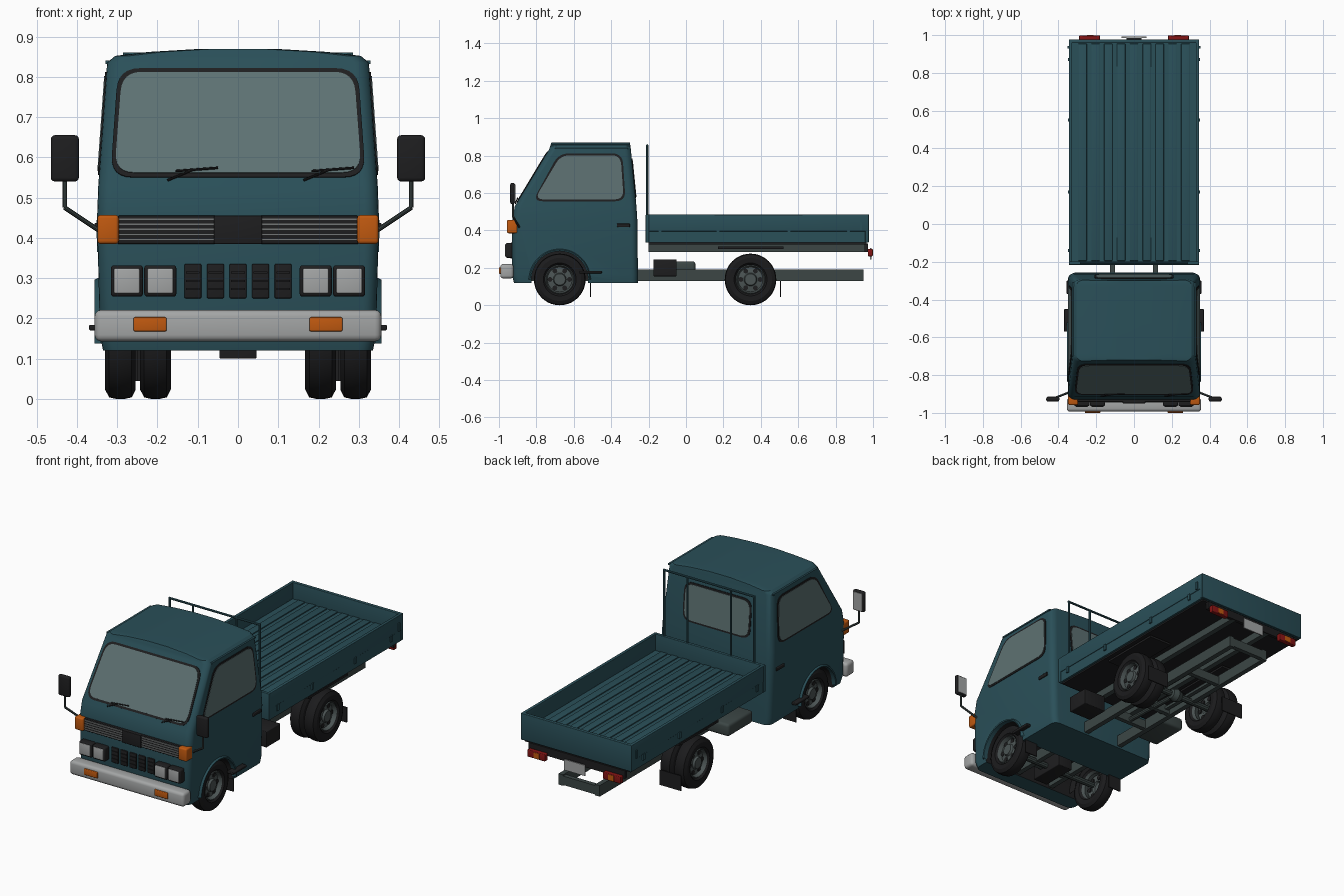
import bpy, bmesh, math
from mathutils import Vector

if "Cube" in bpy.data.objects:
    bpy.data.objects.remove(bpy.data.objects["Cube"], do_unlink=True)


def material(name, *rgb):
    m = bpy.data.materials.new(name)
    m.use_nodes = True
    m.diffuse_color = (*rgb, 1)
    m.node_tree.nodes["Principled BSDF"].inputs["Base Color"].default_value = (*rgb, 1)
    return m


TEAL = material("teal_paint", .023, .079, .099)
GLASS = material("window_glass", .11, .165, .168)
BLACK = material("black_trim", .013, .013, .014)
RUBBER = material("tyre_rubber", .011, .011, .012)
STEEL = material("chassis_grey", .045, .062, .06)
RIM = material("rim_grey", .07, .088, .088)
GRILLE = material("grille_metal", .17, .18, .18)
SILVER = material("bumper_silver", .37, .38, .38)
AMBER = material("amber_lens", .53, .1, .005)
RED = material("red_lens", .23, .007, .007)
parts = []


def finish(name, bm, mat):
    bmesh.ops.recalc_face_normals(bm, faces=bm.faces)
    me = bpy.data.meshes.new(name)
    bm.to_mesh(me)
    bm.free()
    me.materials.append(mat)
    ob = bpy.data.objects.new(name, me)
    bpy.context.collection.objects.link(ob)
    parts.append(ob)
    return ob


def box(name, x, y, z, mat, bevel=0):
    """Box from (low, high) ranges on each axis."""
    bm = bmesh.new()
    bmesh.ops.create_cube(bm, size=1)
    for v in bm.verts:
        v.co = [r[0] if c < 0 else r[1] for c, r in zip(v.co, (x, y, z))]
    if bevel:
        bmesh.ops.bevel(bm, geom=bm.edges[:], offset=bevel, segments=3, profile=.5, affect='EDGES')
    return finish(name, bm, mat)


def both(name, x, y, z, mat, bevel=0):
    """Mirrored pair of boxes."""
    box("left_" + name, x, y, z, mat, bevel)
    box("right_" + name, (-x[1], -x[0]), y, z, mat, bevel)


def rod(name, p, q, r, mat, seg=10):
    p, q = Vector(p), Vector(q)
    bm = bmesh.new()
    bmesh.ops.create_cone(bm, cap_ends=True, segments=seg, radius1=r, radius2=r, depth=(q - p).length)
    bm.transform((q - p).to_track_quat('Z', 'Y').to_matrix().to_4x4())
    bmesh.ops.translate(bm, vec=(p + q) / 2, verts=bm.verts)
    return finish(name, bm, mat)


def lathe(name, profile, side, centre, mat, turn=1.0, seg=40):
    """Revolve (x, radius) points around a sideways axis through centre."""
    bm = bmesh.new()
    vs = [bm.verts.new((side * x, r, 0)) for x, r in profile]
    es = [bm.edges.new(e) for e in zip(vs, vs[1:])]
    bmesh.ops.spin(bm, geom=vs + es, cent=(0, 0, 0), axis=(1, 0, 0), angle=turn * math.tau, steps=seg)
    bmesh.ops.remove_doubles(bm, verts=bm.verts, dist=1e-5)
    bmesh.ops.translate(bm, vec=(0, *centre), verts=bm.verts)
    return finish(name, bm, mat)


def plate(name, pts, place, mat, r, grow, lift):
    """Round-cornered pane; place(u, v, lift) puts it on a body plane."""
    mid = sum((Vector(p) for p in pts), Vector((0, 0))) / len(pts)
    pts = [Vector(p) + Vector([math.copysign(grow, p[i] - mid[i]) for i in (0, 1)]) for p in pts]
    outline = []
    for i, p in enumerate(pts):
        a = p + (pts[i - 1] - p).normalized() * r
        b = p + (pts[(i + 1) % len(pts)] - p).normalized() * r
        for k in range(7):
            t = k / 6
            outline.append(a * (1 - t) ** 2 + p * 2 * t * (1 - t) + b * t * t)
    bm = bmesh.new()
    rings = [[bm.verts.new(place(u, v, h)) for u, v in outline] for h in (-.001, lift)]
    for ring in rings:
        bm.faces.new(ring)
    n = len(outline)
    for i in range(n):
        j = (i + 1) % n
        bm.faces.new((rings[0][i], rings[0][j], rings[1][j], rings[1][i]))
    finish(name, bm, mat)


def window(name, pts, place):
    plate(name + "_seal", pts, place, BLACK, .055, .01, .003)
    plate(name + "_glass", pts, place, GLASS, .05, 0, .005)


# Cab shell: rounded plan sections (height, front, back, half width)
SECTIONS = [(.12, -.92, -.257, .335), (.16, -.93, -.257, .343), (.45, -.93, -.26, .35),
            (.53, -.915, -.265, .347), (.835, -.731, -.295, .325), (.852, -.726, -.297, .305),
            (.862, -.722, -.299, .22), (.869, -.72, -.3, .1)]
bm = bmesh.new()
rings = []
for z, front, back, w in SECTIONS:
    r, ring = .035, []
    for cx, cy, start in ((w - r, back - r, 0), (r - w, back - r, 1), (r - w, front + r, 2), (w - r, front + r, 3)):
        for k in range(6):
            a = (start + k / 5) * math.pi / 2
            ring.append(bm.verts.new((cx + r * math.cos(a), cy + r * math.sin(a), z)))
    rings.append(ring)
for lo, hi in zip(rings, rings[1:]):
    for i in range(len(lo)):
        j = (i + 1) % len(lo)
        bm.faces.new((lo[i], lo[j], hi[j], hi[i]))
bm.faces.new(rings[0])
bm.faces.new(rings[-1])
cab = finish("cab_shell", bm, TEAL)

# Wheel housing cut through the cab, lined in black
FRONT_AXLE, REAR_AXLE, HUB = -.675, .345, .138
cutter = rod("arch_cutter", (-.5, FRONT_AXLE, HUB), (.5, FRONT_AXLE, HUB), .152, BLACK, 48)
cutter.hide_render = True
mod = cab.modifiers.new("arch", 'BOOLEAN')
mod.operation, mod.solver, mod.object = 'DIFFERENCE', 'EXACT', cutter
bpy.context.view_layer.objects.active = cab
bpy.ops.object.modifier_apply(modifier=mod.name)
parts.remove(cutter)
bpy.data.objects.remove(cutter, do_unlink=True)
if len(cab.data.materials) < 2:
    cab.data.materials.append(BLACK)
for f in cab.data.polygons:
    inside = math.hypot(f.center.y - FRONT_AXLE, f.center.z - HUB) < .153 and abs(f.normal.x) < .5
    f.material_index = 1 if inside and abs(f.center.x) < .3 else 0


# Windows follow the sloped planes between the belt line and the roof
def slope(z, low, high):
    return low + (high - low) * (z - .53) / .305


window("windscreen", [(-.307, .56), (.307, .56), (.288, .81), (-.288, .81)],
       lambda u, v, h: (u, slope(v, -.915, -.731) - h * .86, v + h * .51))
window("rear_window", [(-.2, .58), (.2, .58), (.2, .775), (-.2, .775)],
       lambda u, v, h: (u, slope(v, -.265, -.295) + h, v))
for s, side in ((1, "left"), (-1, "right")):
    window(side + "_door_window", [(-.81, .566), (-.333, .566), (-.35, .802), (-.67, .802)],
           lambda u, v, h: (s * (slope(v, .347, .325) + h), u, v))
    lathe(side + "_arch_lip", [(.33, .151), (.354, .151), (.356, .158), (.34, .166)],
          s, (FRONT_AXLE, HUB), TEAL, .5)
    lathe(side + "_arch_liner", [(.24, .1), (.243, .1525)], s, (FRONT_AXLE, HUB), BLACK, .5)
    # Mirror on a bent arm
    path = [(s * .34, -.89, .415), (s * .43, -.925, .475), (s * .43, -.925, .56)]
    for a, b in zip(path, path[1:]):
        rod(side + "_mirror_arm", a, b, .006, STEEL)
    # Wiper
    x = .168 if s > 0 else -.17
    rod(side + "_wiper_arm", (x - .005, -.912, .543), (x + .06, -.902, .57), .003, BLACK)
    rod(side + "_wiper_blade", (x + .015, -.904, .566), (x + .12, -.9, .574), .003, BLACK)
both("mirror", (.395, .465), (-.94, -.915), (.54, .655), BLACK, .01)
both("mirror_face", (.402, .458), (-.916, -.912), (.548, .647), SILVER)
both("door_handle", (.34, .357), (-.37, -.3), (.418, .437), BLACK, .004)
both("step", (.33, .37), (-.57, -.45), (.17, .184), BLACK, .004)
both("roof_gutter", (.318, .329), (-.7, -.31), (.832, .84), TEAL)

# Front face: grille, lamps, vents and bumper
box("grille_panel", (-.3, .3), (-.942, -.92), (.385, .455), BLACK, .004)
for i in range(5):
    z = .393 + i * .0125
    both("grille_bar", (.06, .295), (-.946, -.94), (z, z + .006), GRILLE)
box("grille_badge_block", (-.06, .06), (-.95, -.93), (.385, .455), BLACK, .003)
both("corner_marker", (.296, .349), (-.958, -.9), (.385, .457), AMBER, .008)
for x in (.153, .236):
    both("headlamp_frame", (x, x + .08), (-.965, -.92), (.254, .332), BLACK, .008)
    both("headlamp_lens", (x + .008, x + .072), (-.969, -.95), (.262, .324), SILVER, .004)
for i in range(-2, 3):
    x = i * .056
    box("front_vent", (x - .021, x + .021), (-.938, -.92), (.25, .335), BLACK, .003)
    for z in (.27, .291, .312):
        box("vent_slat", (x - .017, x + .017), (-.942, -.93), (z, z + .005), BLACK)
box("front_bumper", (-.356, .356), (-.993, -.922), (.143, .221), SILVER, .016)
both("bumper_signal", (.177, .26), (-1, -.98), (.168, .203), AMBER, .004)

# Cargo bed with hinged sides and ribbed floor
box("bed_floor", (-.338, .338), (-.205, .97), (.335, .392), TEAL)
for i in range(-4, 5):
    x = i * .068
    box("floor_rib", (x - .022, x + .022), (-.195, .955), (.39, .398), TEAL, .003)
both("bed_side", (.327, .345), (-.2, .975), (.395, .485), TEAL, .003)
both("bed_sill", (.33, .342), (-.205, .975), (.335, .395), TEAL)
box("tailgate", (-.345, .345), (.958, .978), (.337, .485), TEAL, .003)
box("headboard", (-.345, .345), (-.216, -.198), (.335, .485), TEAL, .003)
for y in (-.14, .17, .55, .87):
    both("side_hinge", (.34, .35), (y - .008, y + .008), (.365, .4), TEAL)
both("side_latch", (.34, .352), (.93, .942), (.4, .445), TEAL)
for x in (-.28, -.135, .135, .28):
    rod("rack_post", (x, -.207, .48), (x, -.207, .855), .006, TEAL)
rod("rack_rail", (-.285, -.207, .855), (.285, -.207, .855), .006, TEAL)
box("bed_underside", (-.33, .33), (-.2, .965), (.326, .336), BLACK)
both("subframe_rail", (.1, .13), (-.2, .965), (.285, .33), STEEL)
both("wheel_guard", (.18, .32), (.17, .52), (.302, .314), BLACK)

# Tail lamps and number plate
both("tail_lamp", (.18, .29), (.972, .998), (.262, .302), RED, .004)
both("tail_lamp_amber", (.215, .25), (.99, 1), (.266, .298), AMBER)
box("lamp_bar", (-.3, .3), (.955, .973), (.285, .33), BLACK)
box("number_plate", (-.065, .065), (.985, .992), (.245, .305), SILVER)
box("plate_bracket", (-.04, .04), (.96, .986), (.285, .3), BLACK)

# Chassis and running gear
both("chassis_rail", (.1, .128), (-.85, .95), (.13, .192), STEEL)
for y in (-.72, -.05, .15, .56, .925):
    box("cross_member", (-.11, .11), (y, y + .025), (.135, .185), STEEL)
both("leaf_spring", (.07, .092), (.12, .57), (.155, .17), STEEL)
box("engine_sump", (-.046, .046), (-.78, -.57), (.1, .2), BLACK, .004)
rod("drive_shaft", (0, -.04, .155), (0, .345, .14), .014, STEEL)
for y in (FRONT_AXLE, REAR_AXLE):
    rod("axle", (-.28, y, HUB), (.28, y, HUB), .017, STEEL)
lathe("differential", [(-.045, 0), (-.03, .027), (0, .037), (.03, .027), (.045, 0)], 1, (REAR_AXLE, HUB), STEEL)
box("battery_box", (.16, .3), (-.175, -.05), (.155, .245), BLACK, .004)
box("fuel_tank", (-.3, -.14), (-.17, .05), (.165, .235), STEEL, .015)

# Wheels: single front, double rear
TYRE = [(-.025, .078), (-.036, .088), (-.038, .115), (-.028, .134), (-.01, .138),
        (.01, .138), (.028, .134), (.038, .115), (.036, .088), (.025, .078)]
DISC = [(-.025, .079), (-.01, .07), (.025, .079), (.03, .074), (.008, .066), (.014, .035), (.026, .03), (.026, 0)]


def wheel(side, x, y):
    lathe("tyre", [(x + a, r) for a, r in TYRE], side, (y, HUB), RUBBER)
    lathe("rim", [(x + a, r) for a, r in DISC], side, (y, HUB), RIM)
    for k in range(6):
        a = k * math.tau / 6
        cy, cz = y + .052 * math.cos(a), HUB + .052 * math.sin(a)
        rod("rim_hole", (side * (x + .005), cy, cz), (side * (x + .014), cy, cz), .013, BLACK, 12)


for s in (1, -1):
    wheel(s, .292, FRONT_AXLE)
    wheel(s, .292, REAR_AXLE)
    wheel(s, .205, REAR_AXLE)
both("front_mud_flap", (.25, .33), (-.513, -.507), (.045, .13), BLACK)
both("rear_mud_flap", (.19, .325), (.502, .508), (.045, .13), BLACK)

# Smooth shading with sharp edges kept
for ob in parts:
    ob.select_set(True)
bpy.context.view_layer.objects.active = cab
bpy.ops.object.shade_smooth_by_angle(angle=math.radians(32))
